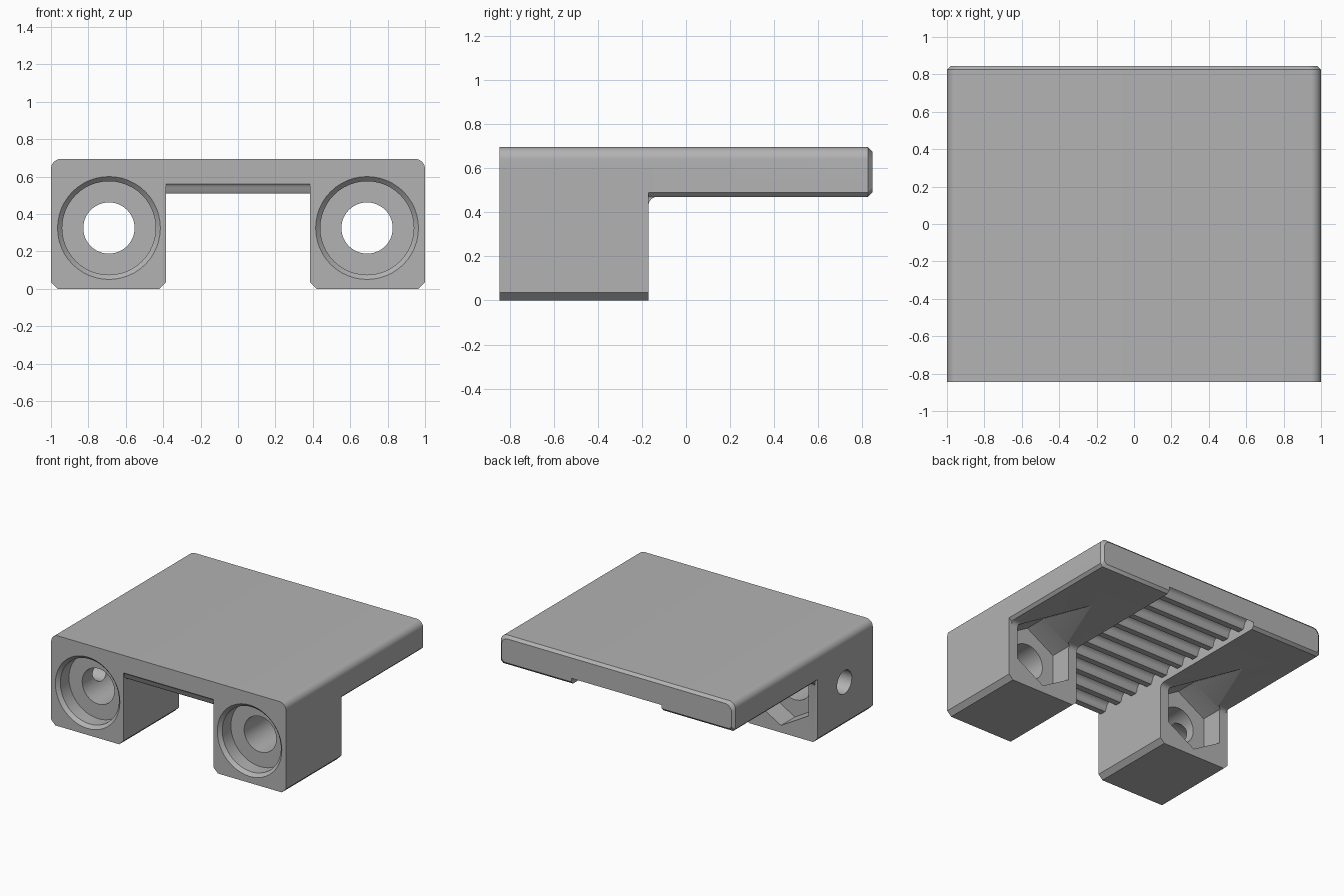
import bpy, bmesh, math

old = bpy.data.objects.get("Cube")
if old:
    bpy.data.objects.remove(old, do_unlink=True)

grey = bpy.data.materials.new("plain grey")
grey.use_nodes = True
COLOR = (0.45, 0.45, 0.45, 1)
grey.diffuse_color = COLOR
grey.node_tree.nodes["Principled BSDF"].inputs["Base Color"].default_value = COLOR

FRONT, BACK, LEG_BACK = -0.845, 0.845, -0.17
UNDER, TOP, CHANNEL = 0.47, 0.695, 0.51
INNER, BOLT_X, BOLT_Z = 0.385, 0.69, 0.325


def loft(name, sections, helper=False):
    """Solid skinned through sections that have equal point counts."""
    bm = bmesh.new()
    rings = [[bm.verts.new(p) for p in s] for s in sections]
    n = len(rings[0])
    for a, b in zip(rings, rings[1:]):
        for i in range(n):
            j = (i + 1) % n
            bm.faces.new((a[i], a[j], b[j], b[i]))
    bm.faces.new(rings[0])
    bm.faces.new(rings[-1])
    bmesh.ops.recalc_face_normals(bm, faces=bm.faces)
    mesh = bpy.data.meshes.new(name)
    bm.to_mesh(mesh)
    bm.free()
    mesh.materials.append(grey)
    ob = bpy.data.objects.new(name, mesh)
    bpy.context.collection.objects.link(ob)
    ob.hide_render = helper
    return ob


def along_y(profile, y):
    return [(x, y, z) for x, z in profile]


def along_x(profile, x):
    return [(x, y, z) for y, z in profile]


def arc(cx, cz, r, start, end, steps):
    return [(cx + r * math.cos(math.radians(start + (end - start) * i / steps)),
             cz + r * math.sin(math.radians(start + (end - start) * i / steps)))
            for i in range(steps + 1)]


def circle(cx, cz, r, n=48):
    return arc(cx, cz, r, 90, 90 + 360 * (n - 1) / n, n - 1)


def boolean(target, other, operation):
    """Apply a boolean and remove the tool object."""
    mod = target.modifiers.new("bool", 'BOOLEAN')
    mod.object, mod.operation, mod.solver = other, operation, 'EXACT'
    bpy.context.view_layer.objects.active = target
    bpy.ops.object.modifier_apply(modifier=mod.name)
    bpy.data.objects.remove(other, do_unlink=True)


def plate_profile(inset):
    """Rounded top corners, small chamfers underneath."""
    w, r, c = 1 - inset, 0.055, 0.02
    low, high = UNDER + inset, TOP - inset
    return ([(-w + c, low), (w - c, low), (w, low + c)]
            + arc(w - r, high - r, r, 0, 90, 8)
            + arc(-w + r, high - r, r, 90, 180, 8) + [(-w, low + c)])


# Plate with a chamfered back end
body = loft("clamp_body", [along_y(plate_profile(0), FRONT),
                           along_y(plate_profile(0), BACK - 0.02),
                           along_y(plate_profile(0.02), BACK)])

# Channel under the plate with rounded tooth grooves running across it
comb = [(-1, 0.4), (1, 0.4), (1, CHANNEL)]
for k in reversed(range(11)):
    y = -0.88 + 0.167 * k
    comb += [(y + 0.06, CHANNEL)]
    comb += arc(y, CHANNEL + 0.015, 0.05, 0, 180, 8)
    comb += [(y - 0.06, CHANNEL)]
comb.append((-1, CHANNEL))
boolean(body, loft("channel_cutter", [along_x(comb, -INNER), along_x(comb, INNER)], True),
        'DIFFERENCE')

# Legs, with a small fillet under the plate
for s in (-1, 1):
    c = 0.035
    leg = [(s * x, z) for x, z in ((INNER, c), (INNER + c, 0), (1 - c, 0),
                                   (1, c), (1, 0.6), (INNER, 0.6))]
    boolean(body, loft("leg", [along_y(leg, FRONT), along_y(leg, LEG_BACK)]), 'UNION')
    r = 0.04
    fillet = ([(LEG_BACK - 0.05, UNDER + 0.02)]
              + [(LEG_BACK - 0.05, UNDER - r)]
              + arc(LEG_BACK + r, UNDER - r, r, 180, 90, 6)
              + [(LEG_BACK + r, UNDER + 0.02)])
    boolean(body, loft("fillet", [along_x(fillet, s * INNER), along_x(fillet, s * 0.98)]),
            'UNION')

# Bolt bores with chamfered head recess, and nut pockets at the back
for s in (-1, 1):
    x = s * BOLT_X
    steps = ((FRONT - 0.025, 0.3), (FRONT + 0.025, 0.25), (FRONT + 0.13, 0.25),
             (FRONT + 0.13, 0.137), (0, 0.137))
    boolean(body, loft("bolt_cutter", [along_y(circle(x, BOLT_Z, r), y) for y, r in steps],
                       True), 'DIFFERENCE')
    steps = ((LEG_BACK - 0.17, 0.27), (LEG_BACK, 0.27), (0.4, 0.135))
    boolean(body, loft("nut_cutter", [along_y(circle(x, BOLT_Z, r, 6), y) for y, r in steps],
                       True), 'DIFFERENCE')

# Side hole reaching one bolt bore
hole = circle(-0.5, 0.345, 0.09, 32)
boolean(body, loft("side_hole_cutter", [along_x(hole, -1.1), along_x(hole, -BOLT_X)], True),
        'DIFFERENCE')

bpy.ops.object.select_all(action='DESELECT')
body.select_set(True)
bpy.context.view_layer.objects.active = body
bpy.ops.object.shade_smooth_by_angle(angle=math.radians(30))
